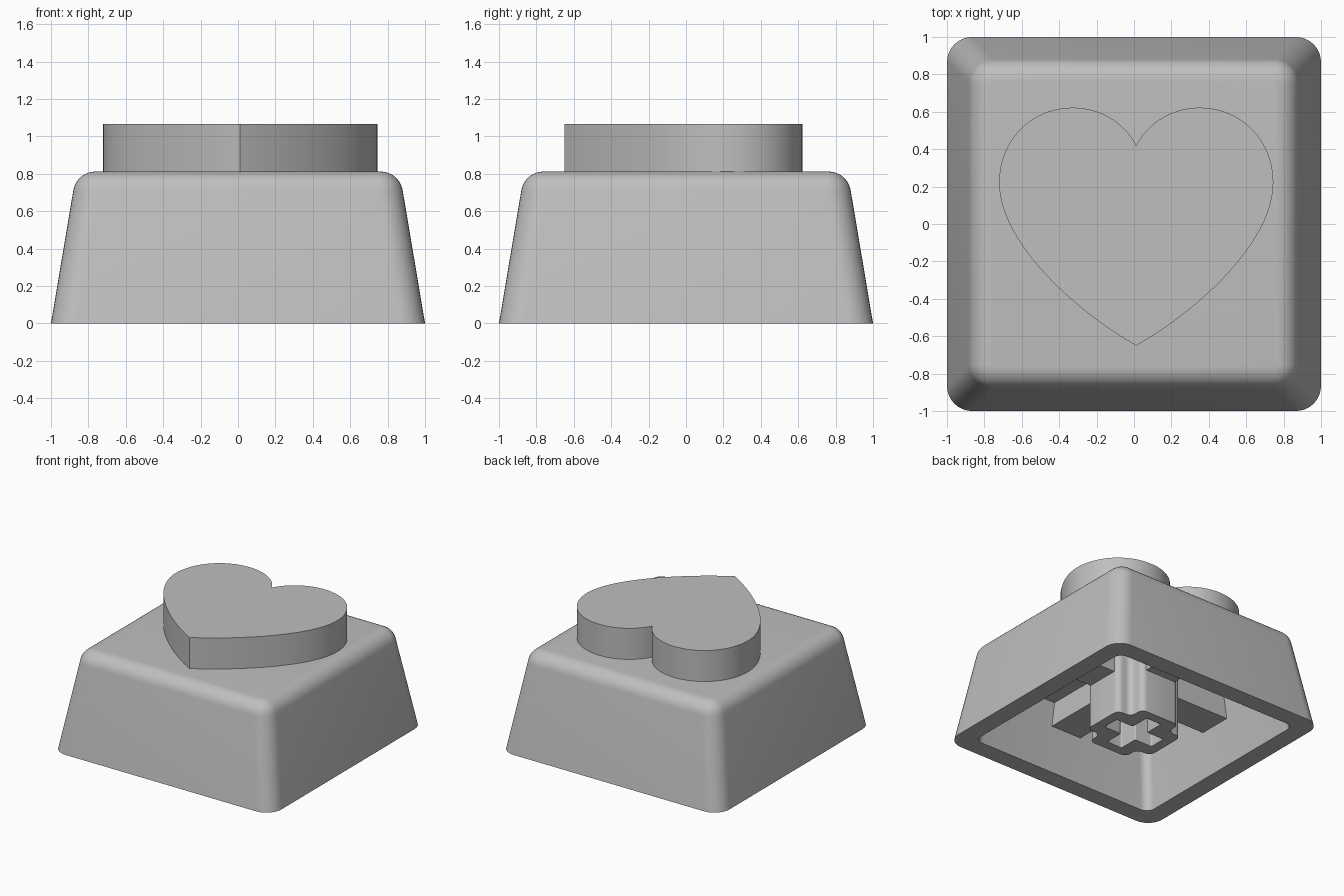
import bpy, bmesh, math
from mathutils import Vector, Matrix
from mathutils.geometry import interpolate_bezier

cube = bpy.data.objects.get("Cube")
if cube:
    bpy.data.objects.remove(cube, do_unlink=True)

grey = bpy.data.materials.new("plain grey")
grey.use_nodes = True
colour = (0.52, 0.52, 0.52, 1)
grey.diffuse_color = colour
grey.node_tree.nodes["Principled BSDF"].inputs["Base Color"].default_value = colour


def rounded(corners, radius, steps=8):
    """Round every right-angled corner of a closed outline."""
    out = []
    for i, p in enumerate(corners):
        u = (corners[i - 1] - p).normalized()
        v = (corners[(i + 1) % len(corners)] - p).normalized()
        centre = p + radius * (u + v)
        for k in range(steps + 1):
            t = math.pi / 2 * k / steps
            out.append(centre - radius * (math.cos(t) * v + math.sin(t) * u))
    return out


def quarter_turns(points):
    return [Matrix.Rotation(math.pi / 2 * k, 2) @ Vector(p) for k in range(4) for p in points]


def square(half, radius):
    return rounded(quarter_turns([(half, half)]), radius)


def plus(length, arm, radius):
    return rounded(quarter_turns([(length, -arm), (length, arm), (arm, arm)]), radius, 5)


def loft(name, layers):
    """Skin a stack of (outline, height) layers and close both ends."""
    bm = bmesh.new()
    rings = [[bm.verts.new((p.x, p.y, z)) for p in outline] for outline, z in layers]
    for a, b in zip(rings, rings[1:]):
        for i in range(len(a)):
            bm.faces.new((a[i - 1], a[i], b[i], b[i - 1]))
    bm.faces.new(rings[0])
    bm.faces.new(rings[-1])
    bmesh.ops.recalc_face_normals(bm, faces=bm.faces)
    mesh = bpy.data.meshes.new(name)
    bm.to_mesh(mesh)
    bm.free()
    mesh.materials.append(grey)
    obj = bpy.data.objects.new(name, mesh)
    bpy.context.collection.objects.link(obj)
    bpy.ops.object.select_all(action='DESELECT')
    obj.select_set(True)
    bpy.context.view_layer.objects.active = obj
    bpy.ops.object.shade_smooth_by_angle(angle=math.radians(30))
    return obj


# Hollow tapered cap: ceiling, inner wall, rim, outer wall, rounded top edge
ceiling = 0.55
layers = [(square(0.765, 0.07), ceiling), (square(0.85, 0.07), 0), (square(1, 0.135), 0)]
top, fillet, shoulder = 0.812, 0.12, 0.882
for k in range(9):
    t = math.radians(10 + 80 * k / 8)
    inset = fillet * (1 - math.cos(t))
    layers.append((square(shoulder - inset, 0.13 - inset), top - fillet * (1 - math.sin(t))))
loft("cap_shell", layers)

# Raised heart: one half from curves, mirrored about its middle
half_heart = []
for curve in (
    ((0, -0.65), (0.32, -0.47), (0.733, -0.1), (0.733, 0.22)),
    ((0.733, 0.22), (0.733, 0.45), (0.56, 0.622), (0.34, 0.622)),
    ((0.34, 0.622), (0.19, 0.622), (0.06, 0.54), (0, 0.42)),
):
    half_heart += [p.to_2d() for p in interpolate_bezier(*[Vector((*c, 0)) for c in curve], 25)][:-1]
half_heart.append(Vector((0, 0.42)))
heart = half_heart + [Vector((-p.x, p.y)) for p in half_heart[-2:0:-1]]
heart = [p + Vector((0.012, 0)) for p in heart]
loft("raised_heart", [(heart, top - 0.02), (heart, 1.067)])

# Mounting stem with a cross-shaped socket
outer, socket = plus(0.31, 0.18, 0.05), plus(0.23, 0.07, 0.012)
loft("stem", [(outer, ceiling + 0.02), (outer, 0), (socket, 0), (socket, 0.45)])

# Ribs joining the stem to the four walls
rib = [Vector((x, y)) for x, y in ((0.26, -0.14), (0.84, -0.14), (0.84, 0.14), (0.26, 0.14))]
for k, side in enumerate(("left", "back", "right", "front")):
    turn = Matrix.Rotation(math.pi / 2 * k, 2)
    outline = [turn @ p for p in rib]
    loft(side + "_rib", [(outline, 0.36), (outline, ceiling + 0.02)])
